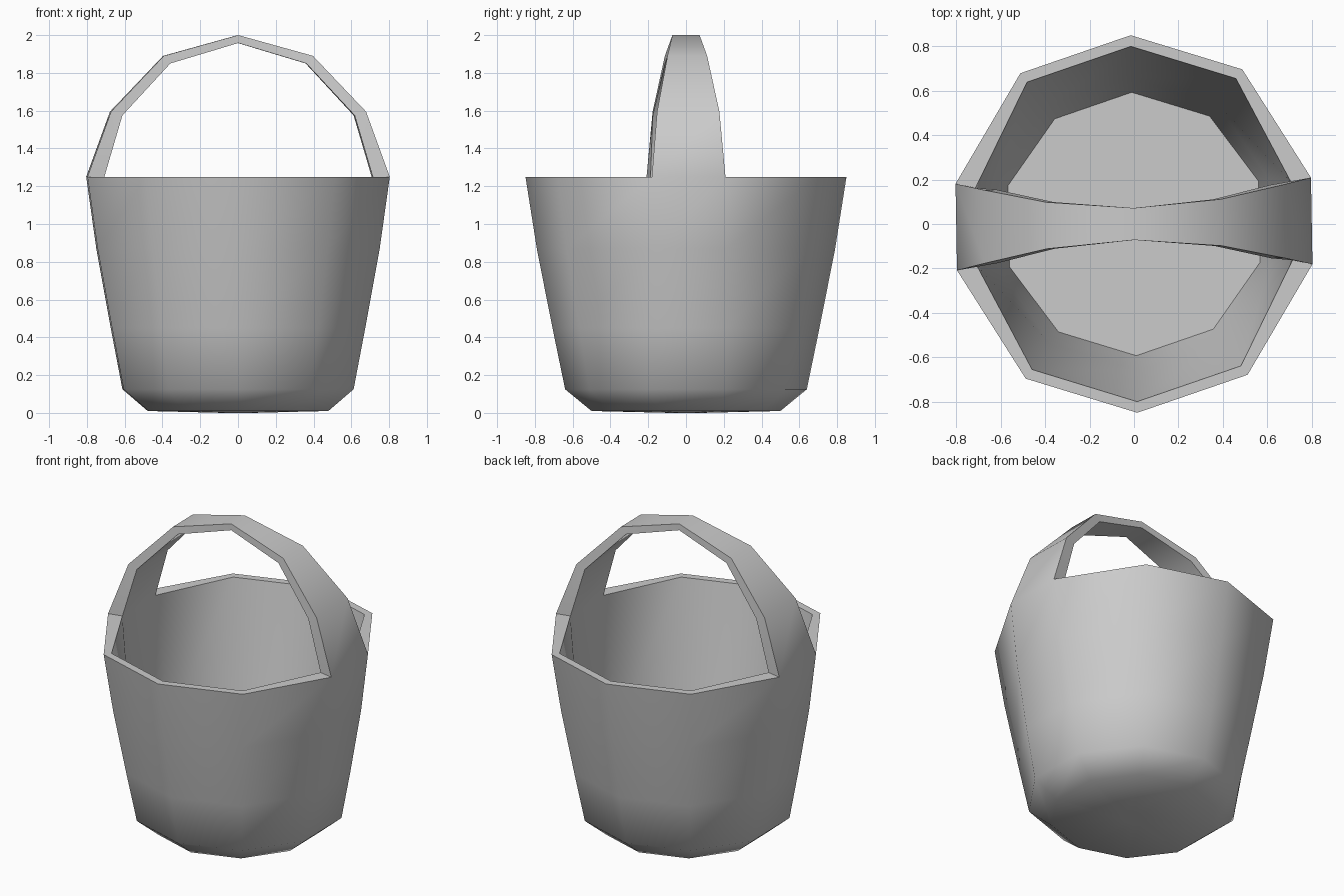
import bpy, bmesh
from math import radians, sin, cos
from mathutils import Matrix

if "Cube" in bpy.data.objects:
    bpy.data.objects.remove(bpy.data.objects["Cube"])

N = 10
bm = bmesh.new()


def ring(r, z, sx=1.0, sy=1.0):
    """Decagon ring; the four corners beside the handle are scaled by sx, sy."""
    verts = []
    for i in range(N):
        a = radians(18 + 36 * i)
        x, y = r * cos(a), r * sin(a)
        if i in (0, 4, 5, 9):
            x, y = x * sx, y * sy
        verts.append(bm.verts.new((x, y, z)))
    return verts


def bridge(a, b, skip=()):
    n = len(a)
    for i in range(n):
        if i not in skip:
            j = (i + 1) % n
            bm.faces.new((a[i], a[j], b[j], b[i]))


# bucket: underside, outer wall, rim, inner wall, floor
outer = [ring(0.08, 0.0), ring(0.50, 0.01), ring(0.64, 0.125),
         ring(0.707, 0.45, 0.997, 0.93), ring(0.79, 0.87, 0.994, 0.83),
         ring(0.85, 1.25, 0.99, 0.742)]
inner = [ring(0.80, 1.25, 0.934, 0.71), ring(0.658, 0.45, 0.98, 0.92),
         ring(0.593, 0.125)]
for rings in (outer, inner):
    for a, b in zip(rings, rings[1:]):
        bridge(a, b)
bridge(outer[-1], inner[0], skip=(4, 9))
bm.faces.new(outer[0])
bm.faces.new(inner[-1])

# handle: grows out of the rim on +x and arches to the rim on -x
half = [(0.675, 1.595, 0.615, 1.575, 0.165),
        (0.395, 1.89, 0.36, 1.85, 0.105)]
path = half + [(0, 2.0, 0, 1.958, 0.072)]
path += [(-xo, zo, -xi, zi, w) for xo, zo, xi, zi, w in reversed(half)]
o, n = outer[-1], inner[0]
sections = [[o[9], o[0], n[0], n[9]]]
for xo, zo, xi, zi, w in path:
    sections.append([bm.verts.new(p) for p in (
        (xo, -w, zo), (xo, w, zo), (xi, w, zi), (xi, -w, zi))])
sections.append([o[5], o[4], n[4], n[5]])
for a, b in zip(sections, sections[1:]):
    bridge(a, b)

# slight turn about the vertical axis
bmesh.ops.rotate(bm, verts=bm.verts, cent=(0, 0, 0),
                 matrix=Matrix.Rotation(radians(1), 3, 'Z'))
bmesh.ops.recalc_face_normals(bm, faces=bm.faces)

mesh = bpy.data.meshes.new("bucket_with_handle")
bm.to_mesh(mesh)
bm.free()
obj = bpy.data.objects.new("bucket_with_handle", mesh)
bpy.context.collection.objects.link(obj)
bpy.context.view_layer.objects.active = obj
obj.select_set(True)
bpy.ops.object.shade_smooth_by_angle(angle=radians(50))
